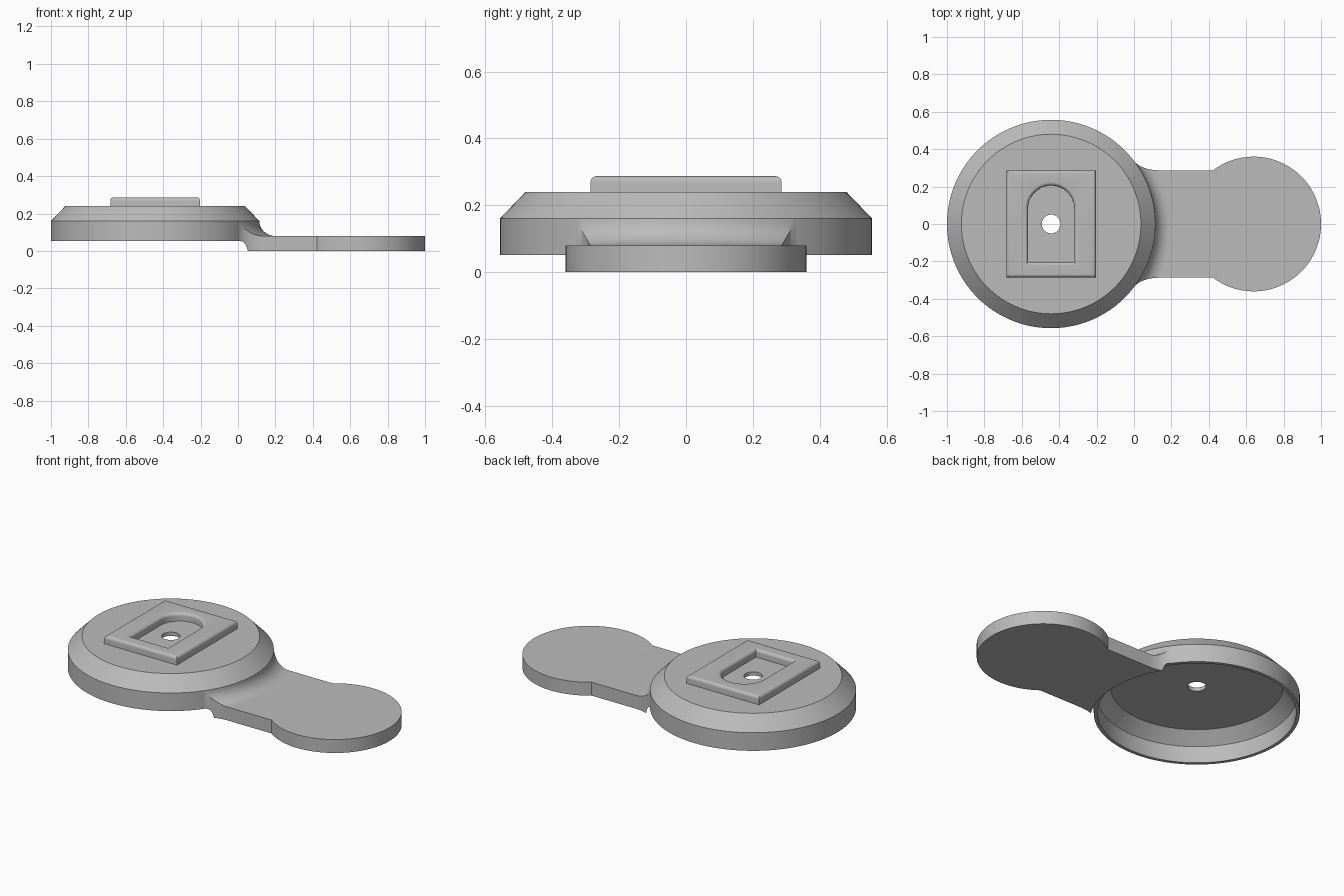
import bpy, bmesh
from math import cos, sin, pi, sqrt, atan2, hypot, radians

cube = bpy.data.objects.get("Cube")
if cube:
    bpy.data.objects.remove(cube, do_unlink=True)

CX = -0.443      # axis of the round cap
R_CAP = 0.557
HALF_W = 0.287   # half width of the handle neck

grey = bpy.data.materials.new("plain grey")
grey.use_nodes = True
grey.diffuse_color = (0.5, 0.5, 0.5, 1)
grey.node_tree.nodes["Principled BSDF"].inputs["Base Color"].default_value = (0.5, 0.5, 0.5, 1)


def finish(bm, name, angle=30):
    bmesh.ops.remove_doubles(bm, verts=bm.verts, dist=1e-5)
    bmesh.ops.recalc_face_normals(bm, faces=bm.faces)
    mesh = bpy.data.meshes.new(name)
    bm.to_mesh(mesh)
    bm.free()
    ob = bpy.data.objects.new(name, mesh)
    bpy.context.collection.objects.link(ob)
    mesh.materials.append(grey)
    bpy.ops.object.select_all(action="DESELECT")
    ob.select_set(True)
    bpy.context.view_layer.objects.active = ob
    bpy.ops.object.shade_smooth_by_angle(angle=radians(angle))
    return ob


def bridge(bm, a, b, closed=True):
    n = len(a)
    for i in range(n if closed else n - 1):
        j = (i + 1) % n
        bm.faces.new((a[i], a[j], b[j], b[i]))


# Hollow cap with a chamfered shoulder and a centre hole
bm = bmesh.new()
profile = [(0.05, 0.24), (0.48, 0.24), (R_CAP, 0.16), (R_CAP, 0.052),
           (0.537, 0.052), (0.537, 0.152), (0.467, 0.218), (0.05, 0.218)]
SEG = 128
rings = [[bm.verts.new((CX + r * cos(2 * pi * i / SEG), r * sin(2 * pi * i / SEG), z))
          for i in range(SEG)] for r, z in profile]
for k in range(len(rings)):
    bridge(bm, rings[k], rings[(k + 1) % len(rings)])
finish(bm, "cap")


# Raised pad with rounded rims and an arched pocket
def rectangle(inset):
    x, y = 0.24 - inset, 0.286 - inset
    return [(-x, -y), (x, -y), (x, y), (-x, y)]


def arch(grow):
    r, mid = 0.124 + grow, 0.082
    arc = [(r * cos(pi * i / 32), mid + r * sin(pi * i / 32)) for i in range(33)]
    return [(-r, -0.204 - grow), (r, -0.204 - grow)] + arc


bm = bmesh.new()
ROUND, TOP = 0.018, 0.287
levels = [(0, 0.238)]
for i in range(7):
    a = pi / 2 * i / 6
    levels.append((ROUND * (1 - cos(a)), TOP - ROUND * (1 - sin(a))))
rim_edges = []
for outline in (rectangle, arch):
    loops = [[bm.verts.new((CX + x, y, z)) for x, y in outline(off)] for off, z in levels]
    for lower, upper in zip(loops, loops[1:]):
        bridge(bm, lower, upper)
    last = loops[-1]
    rim_edges += [bm.edges.get((last[i], last[i - 1])) for i in range(len(last))]
bmesh.ops.triangle_fill(bm, edges=rim_edges, use_beauty=True, normal=(0, 0, 1))
finish(bm, "raised_pad")

# Handle: side edge is a flared root, a straight neck and a round paddle
edge = []
p0, p1, p2 = (-0.005, 0.342), (0.038, HALF_W), (0.14, HALF_W)
for i in range(19):
    t = i / 18
    edge.append(tuple((1 - t) ** 2 * a + 2 * t * (1 - t) * b + t * t * c
                      for a, b, c in zip(p0, p1, p2)))
PADDLE_X, PADDLE_R = 0.64, 0.36
start = pi - atan2(HALF_W, sqrt(PADDLE_R ** 2 - HALF_W ** 2))
for i in range(49):
    a = start * (1 - i / 48)
    edge.append((PADDLE_X + PADDLE_R * cos(a), PADDLE_R * sin(a)))


def top_z(r):
    t = min(max((r - R_CAP) / 0.086, 0), 1)
    return 0.16 - 0.08 * sqrt(1 - (1 - t) ** 2)


def bottom_z(r):
    t = min(max((r - R_CAP) / 0.02, 0), 1)
    return 0.053 * sqrt(1 - t * t)


# Rows are arcs about the cap axis, so the root fillet follows the cap wall
bm = bmesh.new()
COLS = 40
top, bottom = [], []
for x, y in edge:
    r, spread = hypot(x - CX, y), atan2(y, x - CX)
    angles = [spread * (2 * j / COLS - 1) for j in range(COLS + 1)]
    for rows, height in ((top, top_z), (bottom, bottom_z)):
        rows.append([bm.verts.new((CX + r * cos(a), r * sin(a), height(r))) for a in angles])
for rows in (top, bottom):
    for a, b in zip(rows, rows[1:]):
        bridge(bm, a, b, closed=False)
for side in (0, -1):
    bridge(bm, [row[side] for row in top], [row[side] for row in bottom], closed=False)
bridge(bm, top[0], bottom[0], closed=False)
finish(bm, "handle", 35)
